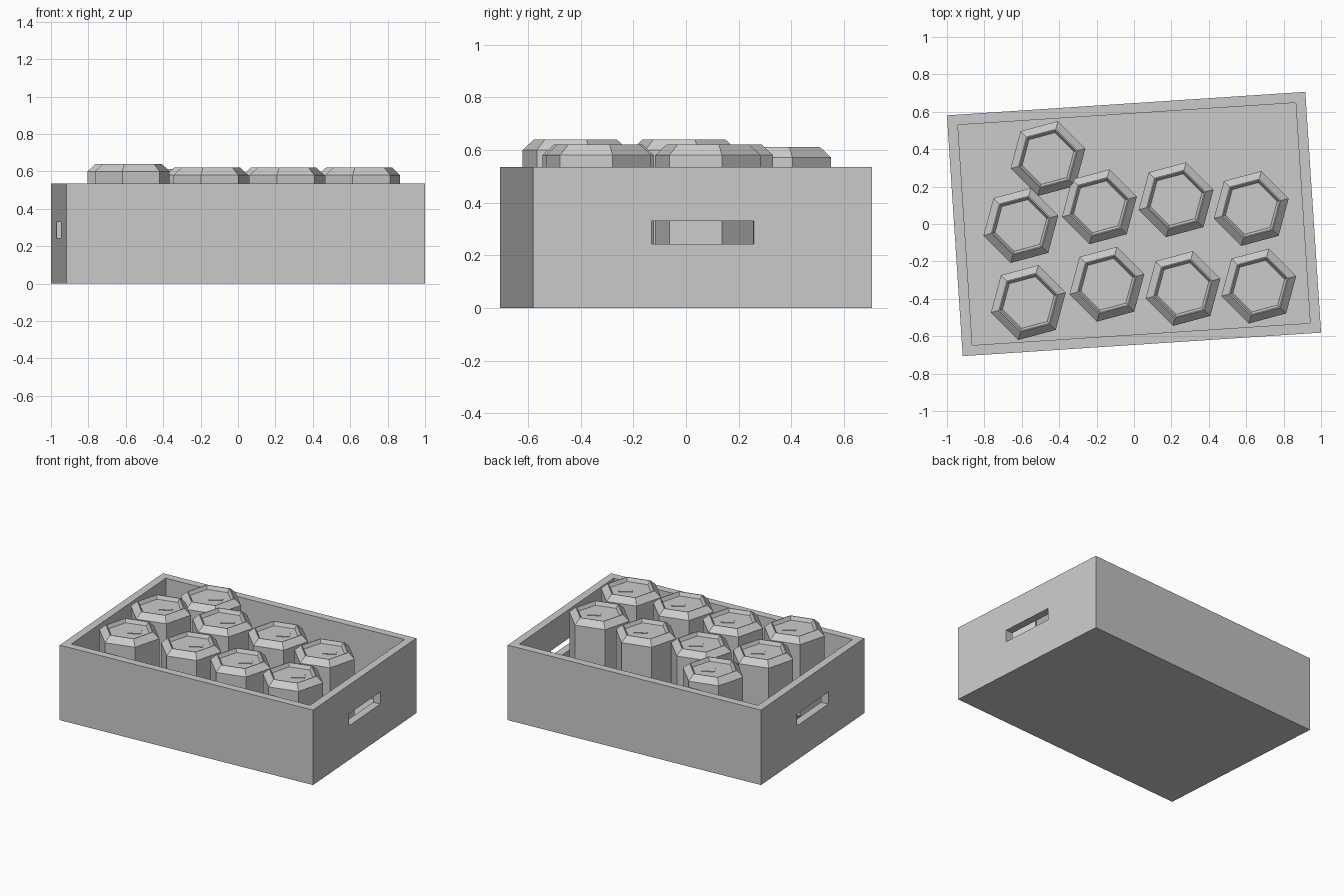
import bpy
import bmesh
import math
from mathutils import Matrix, Vector

cube = bpy.data.objects.get("Cube")
if cube:
    bpy.data.objects.remove(cube, do_unlink=True)

TURN = math.radians(3.75)
LENGTH, DEPTH, HEIGHT = 1.92, 1.29, 0.536
WALL = 0.055
FLOOR = 0.05

grey = bpy.data.materials.new("plain_grey")
grey.use_nodes = True
grey.diffuse_color = (0.6, 0.6, 0.6, 1)
grey.node_tree.nodes["Principled BSDF"].inputs["Base Color"].default_value = (0.6, 0.6, 0.6, 1)


def add_box(bm, centre, size, angle=0.0):
    matrix = (Matrix.Translation(centre) @ Matrix.Rotation(angle, 4, "Z")
              @ Matrix.Diagonal((*size, 1)))
    bmesh.ops.create_cube(bm, size=1, matrix=matrix)


def make_object(name, bm):
    mesh = bpy.data.meshes.new(name)
    bm.to_mesh(mesh)
    bm.free()
    mesh.materials.append(grey)
    obj = bpy.data.objects.new(name, mesh)
    bpy.context.collection.objects.link(obj)
    return obj


def box_object(name, centre, size):
    bm = bmesh.new()
    add_box(bm, centre, size)
    return make_object(name, bm)


# Crate: solid block, hollowed out, with a hand hole through each end
crate = box_object("crate", (0, 0, HEIGHT / 2), (LENGTH, DEPTH, HEIGHT))
cutters = [box_object("hollow_cutter", (0, 0, FLOOR + HEIGHT / 2),
                      (LENGTH - 2 * WALL, DEPTH - 2 * WALL, HEIGHT))]
for side in (-1, 1):
    cutters.append(box_object("hand_hole_cutter", (side * LENGTH / 2, 0, 0.287),
                              (WALL * 3, 0.39, 0.086)))
bpy.context.view_layer.objects.active = crate
for cutter in cutters:
    cutter.hide_render = True
    cut = crate.modifiers.new("cut", "BOOLEAN")
    cut.operation = "DIFFERENCE"
    cut.solver = "EXACT"
    cut.object = cutter
    bpy.ops.object.modifier_apply(modifier=cut.name)
    bpy.data.objects.remove(cutter, do_unlink=True)
crate.rotation_euler.z = TURN


# Can: six-sided body with bevelled ends, a recessed lid and a flat pull tab
def make_can(name, x, y, top):
    bm = bmesh.new()
    profile = [(0.165, FLOOR), (0.207, FLOOR + 0.04), (0.207, top - 0.04),
               (0.163, top), (0.157, top), (0.143, top - 0.025)]
    rings = []
    for radius, z in profile:
        rings.append([bm.verts.new((radius * math.cos(a), radius * math.sin(a), z))
                      for a in (math.radians(15 + 60 * i) for i in range(6))])
    for low, high in zip(rings, rings[1:]):
        for i in range(6):
            j = (i + 1) % 6
            bm.faces.new((low[i], low[j], high[j], high[i]))
    bm.faces.new(rings[0][::-1])
    bm.faces.new(rings[-1])
    add_box(bm, Vector((0.03, 0.015, top - 0.025)), (0.09, 0.05, 0.008), math.radians(30))
    can = make_object(name, bm)
    can.location = (x, y, 0)


# Cans still standing in the crate
cans = [(-0.46, 0.35, 0.612), (-0.605, -0.008, 0.64), (-0.565, -0.42, 0.64),
        (-0.185, 0.092, 0.62), (-0.145, -0.322, 0.62), (0.225, 0.13, 0.62),
        (0.262, -0.345, 0.62), (0.627, 0.083, 0.62), (0.667, -0.332, 0.62)]
for number, (x, y, top) in enumerate(cans, 1):
    make_can(f"can_{number}", x, y, top)
